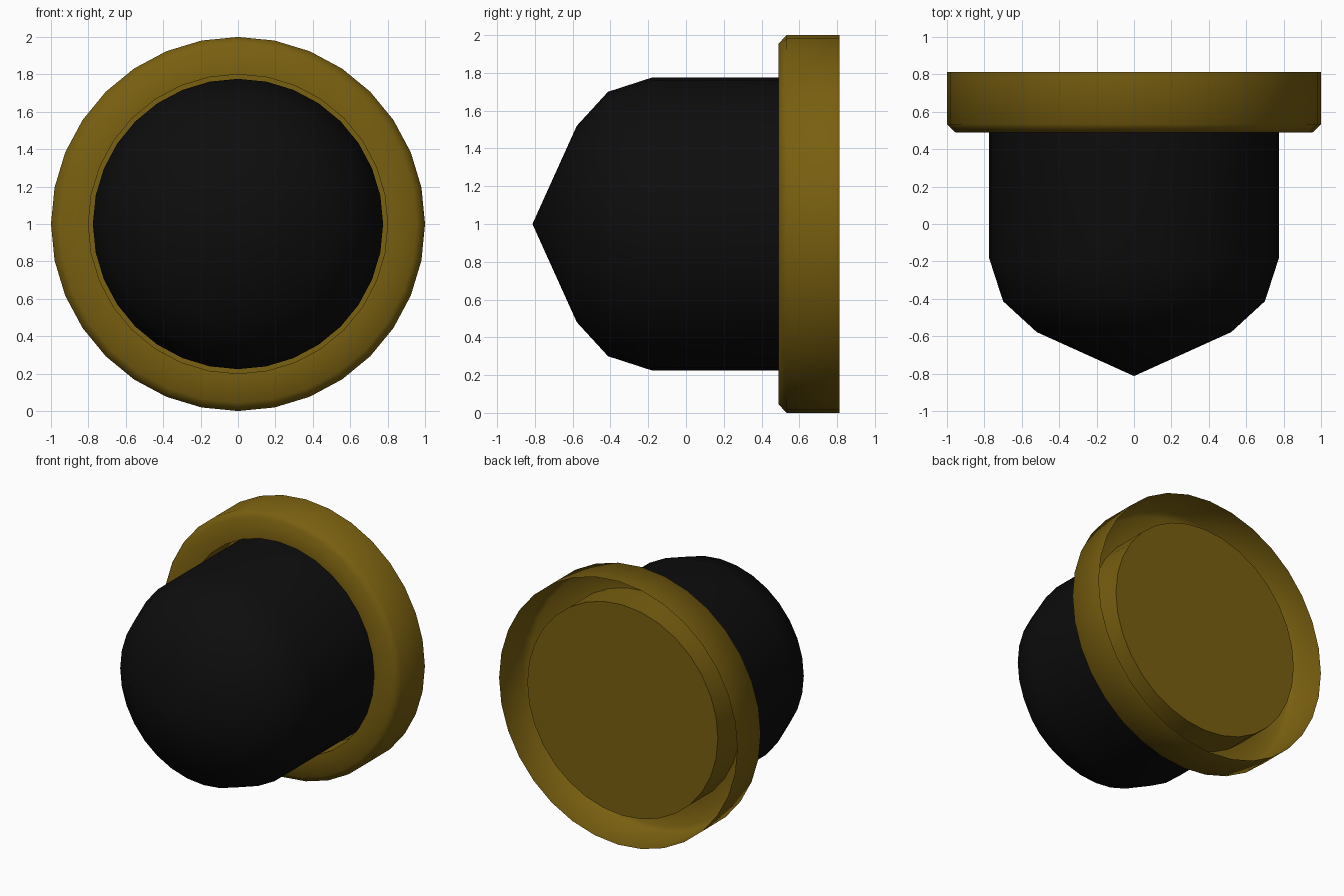
import bpy, bmesh, math

if "Cube" in bpy.data.objects:
    bpy.data.objects.remove(bpy.data.objects["Cube"])

SEG = 32


def material(name, rgb):
    m = bpy.data.materials.new(name)
    m.diffuse_color = (*rgb, 1)
    m.use_nodes = True
    m.node_tree.nodes["Principled BSDF"].inputs["Base Color"].default_value = m.diffuse_color
    return m


brass = material("dark brass", (0.19, 0.115, 0.005))
black = material("black", (0.004, 0.004, 0.004))


def lathe(name, profile, mat, smooth_angle):
    """Spin (radius, y) points, listed from front to back, about the y axis at z = 1."""
    bm = bmesh.new()
    rings = []
    for r, y in profile:
        if r == 0:
            rings.append([bm.verts.new((0, y, 1))] * SEG)
        else:
            rings.append([bm.verts.new((r * math.cos(math.tau * i / SEG), y,
                                        1 + r * math.sin(math.tau * i / SEG)))
                          for i in range(SEG)])
    for a, b in zip(rings, rings[1:]):
        for i in range(SEG):
            j = (i + 1) % SEG
            bm.faces.new(list(dict.fromkeys((a[i], a[j], b[j], b[i]))))
    bmesh.ops.recalc_face_normals(bm, faces=bm.faces)
    me = bpy.data.meshes.new(name)
    bm.to_mesh(me)
    bm.free()
    me.materials.append(mat)
    ob = bpy.data.objects.new(name, me)
    bpy.context.collection.objects.link(ob)
    bpy.ops.object.select_all(action='DESELECT')
    ob.select_set(True)
    bpy.context.view_layer.objects.active = ob
    bpy.ops.object.shade_smooth_by_angle(angle=math.radians(smooth_angle))
    return ob


# Domed nose with straight barrel seated in the cup
lathe("domed_nose", [(0, -0.813), (0.52, -0.578), (0.70, -0.413),
                     (0.776, -0.178), (0.776, 0.75)], black, 60)

# Bezel: cup floor and wall, front lip, chamfer and outer skirt, open at the back
lathe("bezel_cup", [(0, 0.76), (0.80, 0.76), (0.80, 0.49), (0.955, 0.49),
                    (1.0, 0.533), (1.0, 0.813)], brass, 60)
